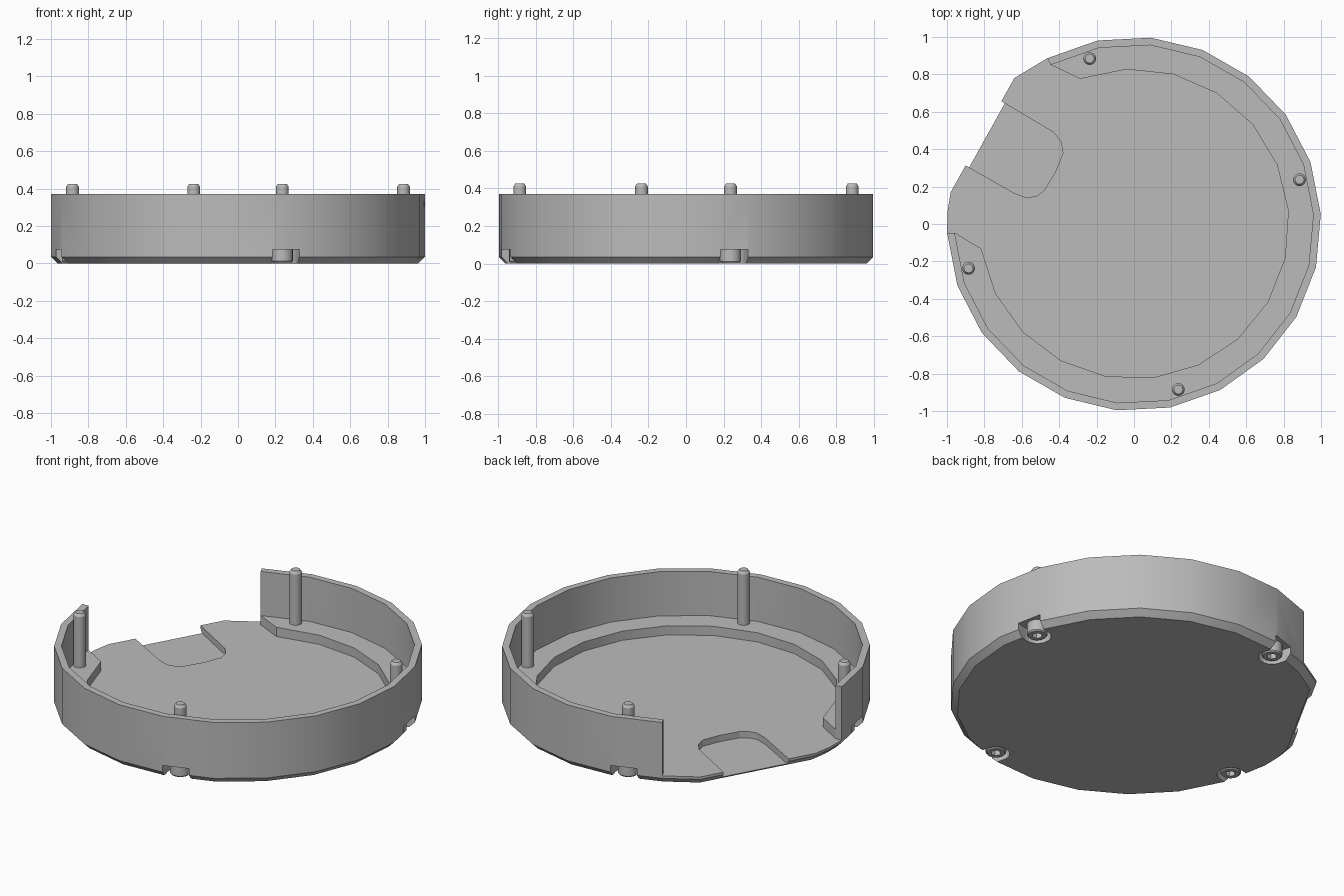
import bpy, bmesh, math
from mathutils import Matrix

cube = bpy.data.objects.get("Cube")
if cube:
    bpy.data.objects.remove(cube, do_unlink=True)

grey = bpy.data.materials.new("plain grey")
grey.use_nodes = True
grey.diffuse_color = (0.5, 0.5, 0.5, 1)
grey.node_tree.nodes["Principled BSDF"].inputs["Base Color"].default_value = (0.5, 0.5, 0.5, 1)

FLOOR, LEDGE, RIM = 0.05, 0.105, 0.37
START, END = -177.2, 117.6      # wall runs between these angles
SCREW_RADIUS, SCREW_ANGLE = 0.916, 15


def arc(radius, start, end, steps):
    angles = [math.radians(start + (end - start) * i / steps) for i in range(steps + 1)]
    return [(radius * math.cos(a), radius * math.sin(a)) for a in angles]


def scaled(points, factor):
    return [(x * factor, y * factor) for x, y in points]


def make(name, bm):
    bmesh.ops.recalc_face_normals(bm, faces=bm.faces)
    mesh = bpy.data.meshes.new(name)
    bm.to_mesh(mesh)
    bm.free()
    obj = bpy.data.objects.new(name, mesh)
    bpy.context.collection.objects.link(obj)
    mesh.materials.append(grey)
    return obj


def loft(name, layers):
    """Solid through (outline, z) layers that share one point count."""
    bm = bmesh.new()
    rings = [[bm.verts.new((x, y, z)) for x, y in pts] for pts, z in layers]
    n = len(rings[0])
    for low, high in zip(rings, rings[1:]):
        for i in range(n):
            j = (i + 1) % n
            bm.faces.new((low[i], low[j], high[j], high[i]))
    bm.faces.new(rings[0][::-1])
    bm.faces.new(rings[-1])
    return make(name, bm)


def prism(name, points, low, high):
    return loft(name, [(points, low), (points, high)])


def round_part(name, x, y, profile, sides=24):
    return loft(name, [([(x + px, y + py) for px, py in arc(r, 0, 360, sides)[:-1]], z)
                       for r, z in profile])


def cut(obj, cutters):
    for cutter in cutters:
        mod = obj.modifiers.new("cut", "BOOLEAN")
        mod.operation = "DIFFERENCE"
        mod.solver = "EXACT"
        mod.object = cutter
        cutter.hide_render = True
        cutter.hide_set(True)


def smooth(obj, angle=30):
    bpy.ops.object.select_all(action="DESELECT")
    obj.select_set(True)
    bpy.context.view_layer.objects.active = obj
    bpy.ops.object.shade_smooth_by_angle(angle=math.radians(angle))


# Floor plate with a chamfered lower edge and one flat side
outer = arc(1.0, START, END, 18)
outline = outer + [(-0.64, 0.78), (-0.98, 0.17), (-0.998, 0.06)]
base = loft("base_plate", [(scaled(outline, 0.965), 0), (outline, 0.035), (outline, FLOOR)])

# Open wall and the stepped ledge inside it
inner = arc(0.96, START, END, 18)
wall = prism("outer_wall", outer + inner[::-1], FLOOR, RIM)
ledge = prism("inner_ledge", inner + arc(0.828, -170.9, 110.4, 16)[::-1], FLOOR, LEDGE)

# Rounded pocket in the floor, open at the flat side
pocket = prism("pocket_cutter", [
    (-0.80, 0.71), (-0.43, 0.49), (-0.39, 0.44), (-0.38, 0.38), (-0.42, 0.28),
    (-0.48, 0.18), (-0.52, 0.15), (-0.57, 0.14), (-0.64, 0.165), (-1.0, 0.37)], 0.012, 0.2)

# Four screws standing in notches under the rim
notches = []
for i in range(4):
    turn = math.radians(SCREW_ANGLE + 90 * i)
    x, y = SCREW_RADIUS * math.cos(turn), SCREW_RADIUS * math.sin(turn)
    slot = arc(0.075, 90, 270, 10) + [(0.2, -0.075), (0.2, 0.075)]
    notch = prism(f"notch_cutter_{i}", slot, -0.05, 0.075)
    notch.data.transform(Matrix.Translation((x, y, 0)) @ Matrix.Rotation(turn, 4, "Z"))
    notches.append(notch)
    shaft = round_part(f"screw_shaft_{i}", x, y,
                       [(0.034, 0.07), (0.034, 0.41), (0.024, 0.425)])
    head = round_part(f"screw_head_{i}", x, y,
                      [(0.05, 0.005), (0.056, 0.012), (0.056, 0.076)])
    socket = round_part(f"socket_cutter_{i}", x, y, [(0.028, -0.02), (0.028, 0.04)], 6)
    cut(head, [socket])
    smooth(shaft)
    smooth(head)

for part in (base, wall, ledge):
    smooth(part)
    cut(part, notches)
cut(base, [pocket])
